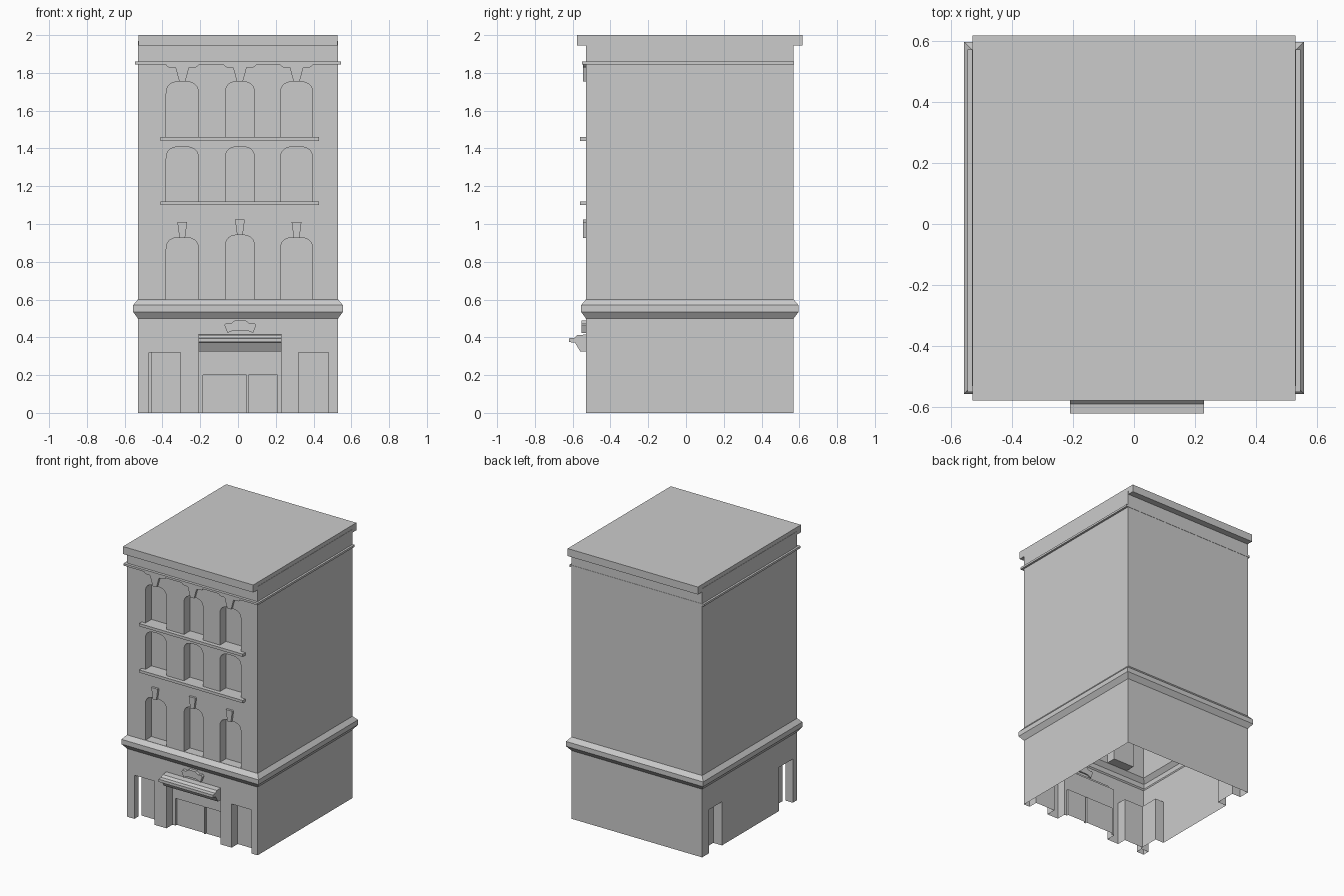
import bpy, bmesh, math

cube = bpy.data.objects.get("Cube")
if cube:
    bpy.data.objects.remove(cube, do_unlink=True)

grey = bpy.data.materials.new("stone_grey")
grey.use_nodes = True
colour = (0.6, 0.6, 0.6, 1)
grey.diffuse_color = colour
grey.node_tree.nodes["Principled BSDF"].inputs["Base Color"].default_value = colour

LEFT, RIGHT, FRONT, BACK = -0.53, 0.53, -0.53, 0.57
CENTRES = (-0.295, 0.01, 0.31)


def finish(name, bm):
    bmesh.ops.recalc_face_normals(bm, faces=bm.faces)
    mesh = bpy.data.meshes.new(name)
    bm.to_mesh(mesh)
    bm.free()
    mesh.materials.append(grey)
    obj = bpy.data.objects.new(name, mesh)
    bpy.context.collection.objects.link(obj)
    return obj


def prism(name, points, axis, start, end):
    """Extrude a closed outline: (x, z) along y, or (y, z) along x."""
    bm = bmesh.new()
    place = (lambda p, d: (p[0], d, p[1])) if axis == "y" else (lambda p, d: (d, p[0], p[1]))
    rings = [[bm.verts.new(place(p, d)) for p in points] for d in (start, end)]
    bm.faces.new(rings[0])
    bm.faces.new(rings[1][::-1])
    n = len(points)
    for i in range(n):
        j = (i + 1) % n
        bm.faces.new((rings[0][i], rings[0][j], rings[1][j], rings[1][i]))
    return finish(name, bm)


def box(name, x0, x1, y0, y1, z0, z1):
    return prism(name, [(x0, z0), (x1, z0), (x1, z1), (x0, z1)], "y", y0, y1)


def arch(x, half, bottom, top):
    """Window outline with a flattened arched head."""
    rise = 0.065
    pts = [(x - half, bottom), (x + half, bottom)]
    for i in range(13):
        a = math.pi * i / 12
        c, s = math.cos(a), math.sin(a)
        pts.append((x + half * math.copysign(abs(c) ** 0.75, c), top - rise + rise * s ** 0.75))
    return pts


# Walls with the moulded belt, lofted from a vertical profile of (offset, z)
profile = [(0, 0), (0, 0.5), (0.026, 0.535), (0.026, 0.57), (0, 0.6), (0, 1.97)]
bm = bmesh.new()
rings = []
for o, z in profile:
    corners = ((LEFT - o, FRONT - o), (RIGHT + o, FRONT - o), (RIGHT + o, BACK + o), (LEFT - o, BACK + o))
    rings.append([bm.verts.new((x, y, z)) for x, y in corners])
for low, high in zip(rings, rings[1:]):
    for i in range(4):
        j = (i + 1) % 4
        bm.faces.new((low[i], low[j], high[j], high[i]))
bm.faces.new(rings[0][::-1])
bm.faces.new(rings[-1])
walls = finish("walls", bm)

# Recess cutters: windows, street doors and side doors
cutters = []
for bottom, top in ((0.601, 0.93), (1.12, 1.41), (1.46, 1.755)):
    for x in CENTRES:
        lift = 0.012 if bottom < 1 and x == CENTRES[1] else 0
        half = 0.077 if x == CENTRES[1] else 0.085
        cutters.append(prism("window_cutter", arch(x, half, bottom, top + lift), "y", -0.7, FRONT + 0.07))
for x0, x1, depth, height in ((-0.47, -0.305, 0.07, 0.32), (0.32, 0.48, 0.07, 0.32),
                              (-0.21, 0.23, 0.07, 0.36),
                              (-0.185, 0.045, 0.085, 0.2), (0.055, 0.21, 0.085, 0.2)):
    cutters.append(box("door_cutter", x0, x1, -0.7, FRONT + depth, -0.1, height))
for y0, y1 in ((-0.48, -0.32), (0.34, 0.49)):
    cutters.append(box("side_door_cutter", -0.7, LEFT + 0.07, y0, y1, -0.1, 0.32))

for cutter in cutters:
    cutter.hide_render = True
    mod = walls.modifiers.new("recess", "BOOLEAN")
    mod.operation = "DIFFERENCE"
    mod.solver = "EXACT"
    mod.object = cutter
graph = bpy.context.evaluated_depsgraph_get()
carved = bpy.data.meshes.new_from_object(walls.evaluated_get(graph))
walls.modifiers.clear()
walls.data = carved
for cutter in cutters:
    bpy.data.objects.remove(cutter, do_unlink=True)

# Leave the shell open underneath
bm = bmesh.new()
bm.from_mesh(carved)
ground = [f for f in bm.faces if f.calc_center_median().z < 0.001]
bmesh.ops.delete(bm, geom=ground, context="FACES")
bm.to_mesh(carved)
bm.free()

# Roof slab and thin ledge
box("roof_cornice", -0.528, 0.528, -0.578, 0.617, 1.945, 2.0)
box("upper_ledge", -0.545, 0.545, -0.55, BACK + 0.002, 1.845, 1.86)

# Window sills
for i, z in enumerate((1.1, 1.44)):
    box(f"window_sill_{i + 1}", -0.41, 0.43, -0.56, FRONT + 0.01, z, z + 0.02)

# Keystones: plain on the lower row, bracketed on the top row
for i, x in enumerate(CENTRES):
    z = 0.942 if i == 1 else 0.927
    outline = [(-0.015, z), (0.015, z), (0.026, z + 0.083), (-0.026, z + 0.083)]
    prism(f"keystone_{i + 1}", [(x + u, v) for u, v in outline], "y", -0.546, FRONT + 0.01)
    half = [(0.016, 1.755), (0.036, 1.828), (0.075, 1.83), (0.09, 1.846)]
    outline = half + [(-u, v) for u, v in reversed(half)]
    prism(f"bracket_keystone_{i + 1}", [(x + u, v) for u, v in outline], "y", -0.546, FRONT + 0.01)

# Entrance canopy and the carved crest above it
canopy = [(-0.52, 0.415), (-0.575, 0.412), (-0.59, 0.397), (-0.62, 0.395), (-0.62, 0.375),
          (-0.588, 0.372), (-0.56, 0.325), (-0.52, 0.325)]
prism("entrance_canopy", canopy, "x", -0.21, 0.23)
half = [(0.035, 0.437), (0.068, 0.423), (0.084, 0.465), (0.075, 0.476), (0.05, 0.472), (0.028, 0.49)]
crest = half + [(-u, v) for u, v in reversed(half)]
prism("entrance_crest", [(0.012 + u, v) for u, v in crest], "y", -0.552, FRONT + 0.01)
